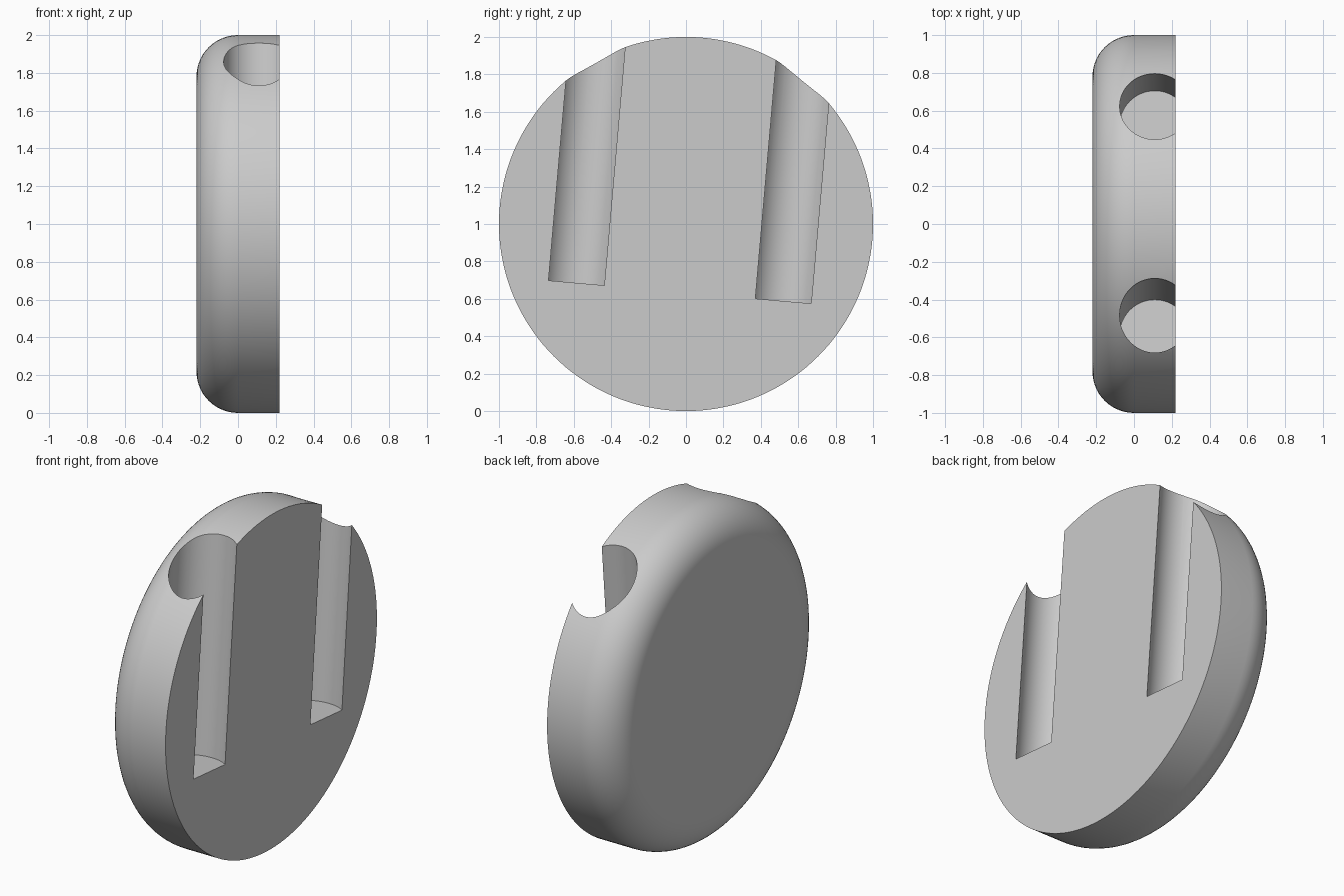
import bpy, bmesh, math
from mathutils import Matrix, Vector

cube = bpy.data.objects.get("Cube")
if cube:
    bpy.data.objects.remove(cube, do_unlink=True)

HALF = 0.22                  # half thickness, also the fillet radius
TILT = math.radians(5)       # lean of the bores toward the back

grey = bpy.data.materials.new("plain_grey")
grey.use_nodes = True
colour = (0.6, 0.6, 0.6, 1)
grey.diffuse_color = colour
grey.node_tree.nodes["Principled BSDF"].inputs["Base Color"].default_value = colour


def make_object(name, bm):
    mesh = bpy.data.meshes.new(name)
    bmesh.ops.recalc_face_normals(bm, faces=bm.faces)
    bm.to_mesh(mesh)
    bm.free()
    mesh.materials.append(grey)
    obj = bpy.data.objects.new(name, mesh)
    bpy.context.collection.objects.link(obj)
    return obj


# Disc: revolve a quarter-round profile about the x axis, then cap both sides
bm = bmesh.new()
steps = 14
profile = [(HALF, 1.0)]
for i in range(steps + 1):
    a = math.pi / 2 * i / steps
    profile.append((-HALF * math.sin(a), 1 - HALF + HALF * math.cos(a)))
verts = [bm.verts.new((x, 0, r)) for x, r in profile]
edges = [bm.edges.new(pair) for pair in zip(verts, verts[1:])]
bmesh.ops.spin(bm, geom=verts + edges, cent=(0, 0, 0), axis=(1, 0, 0),
               angle=math.tau, steps=144, use_duplicate=False)
bmesh.ops.remove_doubles(bm, verts=bm.verts, dist=0.0001)
bmesh.ops.holes_fill(bm, edges=[e for e in bm.edges if e.is_boundary], sides=0)
bmesh.ops.translate(bm, verts=bm.verts, vec=(0, 0, 1))
disc = make_object("round_disc", bm)


# Tilted blind bores that break through the flat side
def cut_bore(name, y, z, length=1.7, radius=0.186):
    bm = bmesh.new()
    place = (Matrix.Translation((0.11, y, z)) @ Matrix.Rotation(-TILT, 4, 'X')
             @ Matrix.Translation((0, 0, length / 2)))
    bmesh.ops.create_cone(bm, cap_ends=True, segments=64, radius1=radius,
                          radius2=radius, depth=length, matrix=place)
    cutter = make_object(name, bm)
    cutter.hide_render = True
    mod = disc.modifiers.new(name, 'BOOLEAN')
    mod.operation = 'DIFFERENCE'
    mod.solver = 'EXACT'
    mod.object = cutter
    bpy.ops.object.modifier_apply(modifier=mod.name)
    bpy.data.objects.remove(cutter, do_unlink=True)


bpy.ops.object.select_all(action='DESELECT')
disc.select_set(True)
bpy.context.view_layer.objects.active = disc
cut_bore("front_bore", -0.586, 0.685)
cut_bore("back_bore", 0.52, 0.588)
bpy.ops.object.shade_smooth_by_angle(angle=math.radians(30))
